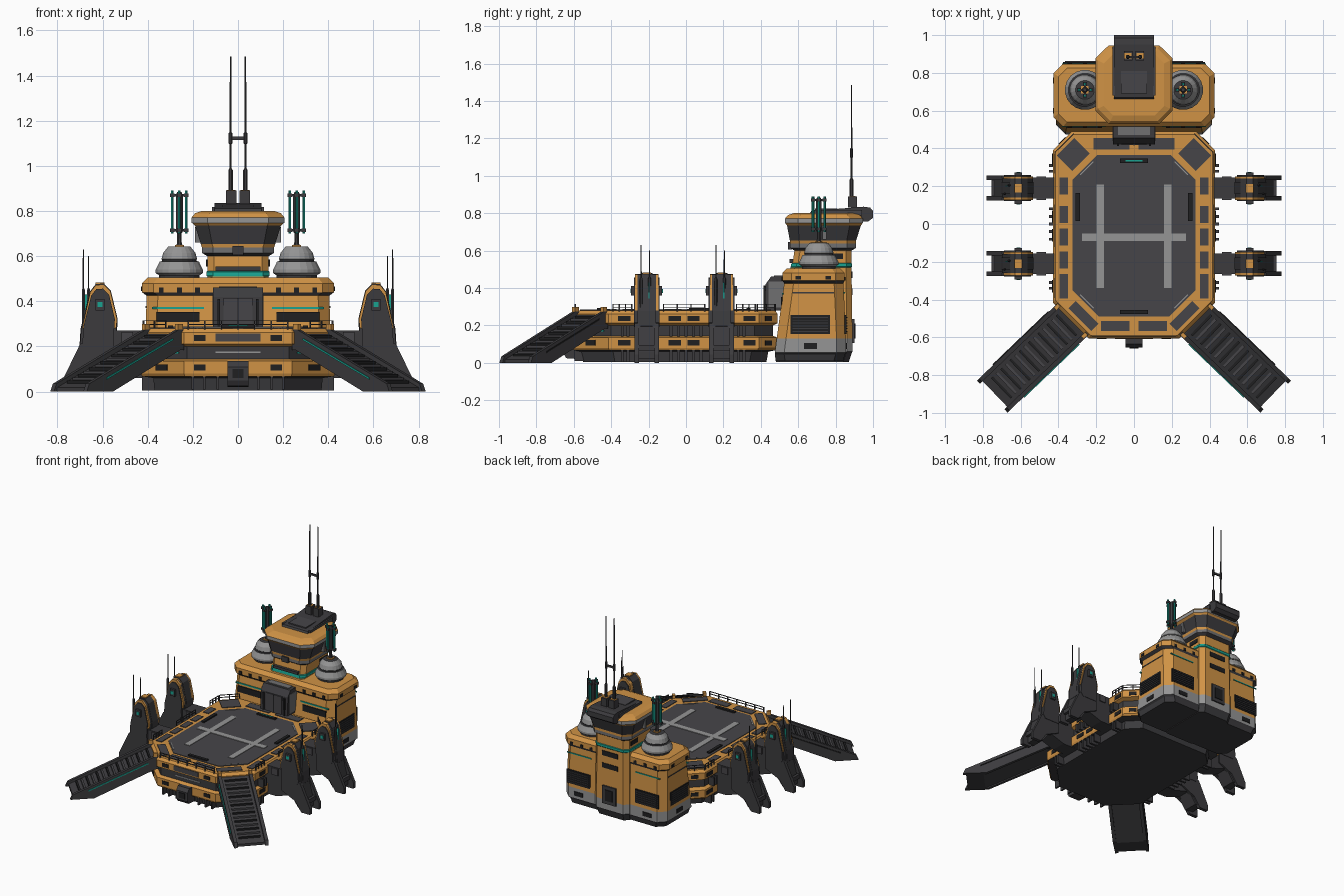
import bpy, bmesh, math
from mathutils import Matrix, Vector

COL = {"orange": (0.63, 0.29, 0.06), "dark": (0.045, 0.044, 0.048), "charcoal": (0.062, 0.06, 0.066),
       "black": (0.014, 0.014, 0.015), "light_grey": (0.30, 0.30, 0.30), "mid_grey": (0.16, 0.16, 0.165),
       "teal": (0.01, 0.36, 0.28)}
MATS = {}
for n, c in COL.items():
    MATS[n] = bpy.data.materials.new(n)
    MATS[n].diffuse_color = (*c, 1)
KEYS = list(COL)


class Part:
    """Collects solids in one mesh; done() makes the object, optionally mirrored in x."""
    def __init__(self, name):
        self.name, self.bm, self.M = name, bmesh.new(), Matrix()

    def skin(self, rings, mats):
        vs = [[self.bm.verts.new(self.M @ Vector(p)) for p in r] for r in rings]
        n = len(vs[0])
        for k in range(len(vs) - 1):
            for i in range(n):
                j = (i + 1) % n
                f = self.bm.faces.new((vs[k][i], vs[k][j], vs[k + 1][j], vs[k + 1][i]))
                f.material_index = KEYS.index(mats[k])
        self.bm.faces.new(vs[0][::-1]).material_index = KEYS.index(mats[0])
        self.bm.faces.new(vs[-1]).material_index = KEYS.index(mats[-1])

    def loft(self, secs, mats, cx=0):
        # sections: (half width, y0, y1, front chamfer, back chamfer, z)
        self.skin([[(cx + x, y, z) for x, y in ((-h + f, a), (h - f, a), (h, a + f), (h, b - k),
                    (h - k, b), (-h + k, b), (-h, b - k), (-h, a + f))] for h, a, b, f, k, z in secs], mats)

    def extr(self, pts, lo, hi, mat, axis="y"):
        put = (lambda p, t: (p[0], t, p[1])) if axis == "y" else (lambda p, t: (t, p[0], p[1]))
        self.skin([[put(p, t) for p in pts] for t in (lo, hi)], [mat])

    def box(self, c, s, mat, rz=0):
        old = self.M
        self.M = old @ Matrix.Translation(c) @ Matrix.Rotation(math.radians(rz), 4, "Z")
        x, y, z = (v / 2 for v in s)
        self.skin([[(-x, -y, k), (x, -y, k), (x, y, k), (-x, y, k)] for k in (-z, z)], [mat])
        self.M = old

    def lathe(self, x, y, prof, mats, n=8):
        ang = [2 * math.pi * (i + .5) / n for i in range(n)]
        self.skin([[(x + r * math.cos(a), y + r * math.sin(a), z) for a in ang] for r, z in prof], mats)

    def done(self, mirror=False):
        bmesh.ops.recalc_face_normals(self.bm, faces=self.bm.faces)
        me = bpy.data.meshes.new(self.name)
        self.bm.to_mesh(me)
        self.bm.free()
        for k in KEYS:
            me.materials.append(MATS[k])
        ob = bpy.data.objects.new(self.name, me)
        bpy.context.collection.objects.link(ob)
        if mirror:
            ob.modifiers.new("mirror", "MIRROR")


# landing platform hull: two orange belts around a dark core
p = Part("platform_hull")
p.loft([(.37, -.55, .43, .17, .09, .005), (.375, -.56, .44, .17, .09, .06), (.425, -.6, .48, .19, .1, .068),
        (.43, -.605, .49, .19, .1, .08), (.43, -.605, .49, .19, .1, .135), (.405, -.58, .465, .18, .1, .145),
        (.405, -.58, .465, .18, .1, .2), (.43, -.605, .49, .19, .1, .212), (.43, -.605, .49, .19, .1, .262),
        (.415, -.59, .475, .185, .095, .28)],
       ["dark", "dark", "orange", "orange", "orange", "dark", "orange", "orange", "orange"])
p.done()

# pad floor with H marking
p = Part("pad_floor")
p.loft([(.325, -.49, .365, .14, .13, .275), (.325, -.49, .365, .14, .13, .284)], ["charcoal"])
p.box((0, -.07, .285), (.55, .04, .006), "light_grey")
for s in (-1, 1):
    p.box((s * .178, -.065, .285), (.04, .55, .005), "light_grey")
    p.box((s * .298, .09, .287), (.022, .15, .014), "black")
    p.box((s * .25, -.41, .285), (.1, .006, .005), "light_grey", s * 45)
    p.box((s * .25, .295, .285), (.1, .006, .005), "light_grey", -s * 45)
for y in (.335, -.465):
    p.box((0, y, .287), (.15, .022, .014), "black")
p.box((0, .335, .293), (.09, .006, .005), "teal")
p.done()

# dark inset plates on the rim
p = Part("rim_plates")
for y, l in ((.2, .09), (.05, .09), (-.07, .09), (-.19, .09), (-.33, .13)):
    p.box((.372, y, .281), (.045, l, .007), "charcoal")
p.box((.1, -.54, .281), (.15, .055, .007), "charcoal")
p.box((.268, -.487, .281), (.17, .055, .007), "charcoal", 45)
p.box((.322, .368, .281), (.13, .115, .007), "charcoal", -45)
p.box((.12, .425, .281), (.19, .06, .007), "charcoal")
p.done(True)

# slots on the belts, side ribs and hull stripes
p = Part("hull_slots")
for z in (.107, .237):
    for y in (-.33, -.06, .04, .34):
        p.box((.43, y, z), (.008, .065, .028), "black")
    p.box((.337, -.509, z), (.07, .008, .028), "black", 45)
    p.box((.17, -.605, z), (.05, .008, .026), "black")
    p.box((.38, .44, z), (.05, .008, .026), "black", -45)
p.box((.05, -.605, .24), (.1, .008, .036), "charcoal")
p.box((.05, -.58, .175), (.1, .008, .007), "light_grey")
p.box((.314, -.491, .172), (.15, .008, .007), "teal", 45)
p.done(True)
p = Part("hull_ribs")
for y in (.31, .28, .08, .04, 0, -.04, -.08, -.31, -.34):
    p.box((.425, y, .17), (.05, .014, .06), "dark")
    p.box((.395, y, .04), (.06, .014, .07), "dark")
for x in (.09, .15, .2):
    p.box((x, -.57, .04), (.012, .05, .06), "dark")
p.done(True)

# front bumper
p = Part("front_bumper")
p.extr([(-.57, .02), (-.64, .025), (-.655, .05), (-.655, .11), (-.635, .135), (-.57, .135)], -.046, .046, "dark", "x")
p.box((0, -.655, .08), (.05, .008, .04), "black")
p.done()

# guard rails
p = Part("guard_rails")


def rail(a, b, n):
    a, b = Vector(a), Vector(b)
    d = b - a
    rz = math.degrees(math.atan2(d.y, d.x))
    for z in (.297, .314):
        p.box((*((a + b) / 2), z), (d.length, .005, .004), "dark", rz)
    for i in range(n + 1):
        p.box((*(a + d * i / n), .295), (.006, .006, .04), "dark", rz)


rail((.0, -.592), (.22, -.592), 3)
for a, b in ((-.39, -.29), (-.12, .1), (.27, .37)):
    rail((.418, a), (.418, b), 3)
rail((.418, .38), (.32, .476), 2)
p.done(True)

# boarding ramps, built along local x then turned to the corner
p = Part("boarding_ramp")
p.M = Matrix.Translation((.335, -.515, 0)) @ Matrix.Rotation(math.radians(-43.8), 4, "Z")
L = .556
p.extr([(-.03, .255), (0, .255), (L, .018), (L, 0), (L - .12, 0), (0, .195), (-.03, .195)], -.1, .1, "dark")
for s in (-1, 1):
    lo, hi = sorted((s * .094, s * .117))
    p.extr([(-.02, .275), (.01, .275), (L + .004, .035), (L + .02, 0), (L - .14, 0), (0, .185), (-.02, .185)], lo, hi, "dark")
    p.extr([(.05, .236), (L - .1, .062), (L - .1, .054), (.05, .228)], s * .119 - .003, s * .119 + .003, "teal" if s < 0 else "black")
    p.box((0, s * .105, .28), (.03, .02, .04), "orange")
for i in range(15):
    x = .03 + i * .034
    p.box((x, 0, .257 - x * .426), (.014, .15, .014), "charcoal" if i % 2 else "black")
p.done(True)

# four docking pylons with feet and whip aerials
body = [(.70, .2), (.695, .28), (.655, .44), (.63, .472), (.595, .475), (.565, .445), (.535, .32), (.545, .17), (.68, .17)]
cap = [(.69, .28), (.655, .44), (.63, .472), (.595, .475), (.565, .445), (.535, .32), (.54, .28)]
grow = lambda pts, k: [(.615 + (x - .615) * k, .33 + (z - .33) * k) for x, z in pts]
for tag, cy in (("front", -.21), ("rear", .19)):
    p = Part(tag + "_pylon")
    p.M = Matrix.Translation((0, cy, 0))
    p.extr(body, -.05, .05, "dark")
    p.extr(cap, -.062, .062, "orange")
    p.extr(grow(body, .87), -.069, .069, "dark")
    p.extr(grow(body, 1.03), -.032, .032, "dark")
    p.box((.612, 0, .478), (.04, .045, .012), "orange")
    for s in (-1, 1):
        p.box((.612, s * .075, .385), (.04, .016, .05), "dark")
        p.box((.612, s * .083, .385), (.022, .006, .022), "teal")
        p.extr([(.55, .27), (.7, .21), (.78, .045), (.78, 0), (.71, 0), (.66, .07), (.55, .12)],
               min(s * .042, s * .066), max(s * .042, s * .066), "dark")
    p.box((.675, .012, .38), (.012, .006, .1), "teal")
    p.extr([(.4, .27), (.55, .27), (.7, .2), (.735, .06), (.735, .02), (.68, .02), (.62, .1), (.5, .06), (.4, .06)], -.055, .055, "dark")
    p.box((.49, 0, .24), (.05, .125, .05), "charcoal")
    p.box((.745, 0, .08), (.02, .1, .03), "dark")
    for x, y, z in ((.685, -.03, .63), (.662, .015, .6)):
        p.lathe(x, y, [(.008, .28), (.008, .45), (.0035, .46), (.003, z)], ["dark"] * 3, 6)
    p.done(True)

# wide rear building
p = Part("rear_building")
p.loft([(.39, .48, .84, .05, .05, .01), (.4, .475, .85, .05, .05, .045), (.412, .475, .855, .05, .05, .055),
        (.412, .485, .855, .05, .05, .13), (.405, .525, .842, .05, .05, .425), (.425, .515, .848, .05, .05, .44),
        (.425, .515, .848, .05, .05, .48), (.4, .54, .825, .045, .045, .505)],
       ["dark", "dark", "light_grey", "orange", "dark", "orange", "orange"])
p.done()
p = Part("building_panels")
for k in range(6):  # slatted grilles on the sides and back
    p.box((.412, .665, .168 + k * .015), (.014, .19, .005), "dark")
    p.box((.28, .856, .168 + k * .015), (.17, .014, .005), "dark")
p.box((.41, .665, .205), (.009, .21, .1), "black")
p.box((.28, .853, .205), (.19, .009, .1), "black")
p.box((.413, .665, .09), (.006, .07, .03), "black")
p.box((.28, .857, .09), (.07, .006, .03), "black")
p.box((.265, .512, .33), (.19, .009, .045), "black")
p.box((.265, .517, .37), (.23, .008, .009), "teal")
p.box((.406, .68, .375), (.006, .22, .007), "dark")
p.box((.28, .846, .375), (.2, .006, .007), "teal")
for x in (.18, .26, .34):
    p.box((x, .514, .45), (.022, .008, .024), "black")
    p.box((x, .849, .45), (.022, .006, .02), "black")
for y in (.6, .76):
    p.box((.426, y, .455), (.006, .03, .02), "black")
p.done(True)

# sensor domes with aerial clusters
p = Part("sensor_dome")
p.lathe(.26, .71, [(.09, .495), (.09, .515), (.106, .525), (.106, .54), (.088, .576), (.078, .578), (.078, .585),
                   (.08, .587), (.072, .615), (.05, .642), (.03, .643)],
        ["dark", "light_grey", "light_grey", "light_grey", "dark", "dark", "light_grey", "light_grey", "light_grey", "dark"], 20)
p.done(True)
p = Part("aerial_cluster")
p.lathe(.26, .71, [(.02, .64), (.012, .655), (.01, .7), (.017, .71), (.017, .87), (.01, .885)], ["dark"] * 5, 8)
for i, m in enumerate(("teal", "teal", "teal", "teal")):
    a = i * math.pi / 2
    x, y = .26 + .031 * math.cos(a), .71 + .031 * math.sin(a)
    p.lathe(x, y, [(.007, .7), (.007, .89)], [m], 6)
    for z in (.715, .87):
        p.box((x, y, z), (.02, .02, .016), "dark")
for z in (.715, .87):
    p.box((.26, .71, z), (.07, .01, .01), "dark")
    p.box((.26, .71, z), (.01, .07, .01), "dark")
p.box((.26, .71, .645), (.04, .04, .008), "orange")
p.done(True)

# central control tower with flared head
p = Part("control_tower")
p.loft([(.13, .48, .87, .02, .03, .005), (.135, .48, .885, .02, .03, .05), (.14, .485, .89, .02, .03, .06),
        (.14, .49, .89, .02, .03, .13), (.136, .56, .885, .02, .03, .51), (.14, .56, .888, .03, .03, .514),
        (.14, .563, .888, .03, .03, .53), (.136, .57, .885, .03, .03, .534), (.136, .58, .885, .03, .03, .6),
        (.16, .557, .91, .05, .05, .615), (.16, .557, .91, .05, .05, .638), (.165, .555, .91, .05, .05, .655),
        (.19, .54, .935, .06, .06, .735), (.205, .53, .945, .07, .07, .748), (.205, .53, .945, .07, .07, .772),
        (.19, .545, .93, .065, .065, .79), (.16, .575, .9, .05, .05, .8)],
       ["dark", "dark", "light_grey", "orange", "teal", "teal", "teal", "orange", "dark", "mid_grey", "orange",
        "dark", "orange", "light_grey", "orange", "orange"])
p.box((0, .556, .625), (.05, .02, .04), "dark")
for z in (.47, .38):
    p.box((0, .886, z), (.13, .008, .035), "black")
p.box((0, .892, .17), (.11, .016, .13), "dark")
p.box((0, .902, .17), (.06, .006, .08), "black")
p.box((0, .563, .545), (.2, .02, .02), "dark")
for s in (-1, 1):
    p.box((s * .137, .8, .57), (.008, .08, .03), "black")
    p.box((s * .175, .74, .695), (.03, .02, .07), "mid_grey")
p.done()

# roof housing and twin masts
p = Part("roof_housing")
p.extr([(.65, .785), (.67, .812), (.95, .835), (.985, .83), (1, .812), (1, .775), (.975, .757), (.92, .757), (.9, .785)],
       -.105, .105, "dark", "x")
for s in (-1, 1):
    p.box((s * .108, .81, .802), (.014, .26, .03), "charcoal")
    p.box((s * .03, .89, .86), (.045, .05, .06), "dark")
    p.box((s * .032, .89, .888), (.04, .03, .008), "orange")
p.box((0, .75, .822), (.14, .12, .008), "charcoal")
p.done()
p = Part("twin_mast")
p.lathe(.033, .885, [(.011, .88), (.011, .98), (.005, .99), (.005, 1.095), (.009, 1.1), (.009, 1.145), (.0045, 1.15),
                     (.0035, 1.485)], ["dark"] * 7, 8)
p.box((.0165, .885, 1.122), (.033, .01, .014), "dark")
p.done(True)

# entrance porch onto the pad
p = Part("entrance_porch")
p.extr([(.42, .28), (.425, .42), (.455, .462), (.56, .462), (.56, .28)], -.11, .11, "dark", "x")
p.box((0, .421, .35), (.13, .008, .13), "charcoal")
p.box((0, .418, .35), (.006, .006, .13), "black")
for s in (-1, 1):
    p.box((s * .11, .485, .365), (.008, .09, .14), "mid_grey")
    p.box((s * .085, .42, .345), (.012, .012, .13), "black")
p.box((0, .505, .463), (.17, .07, .006), "mid_grey")
p.done()
